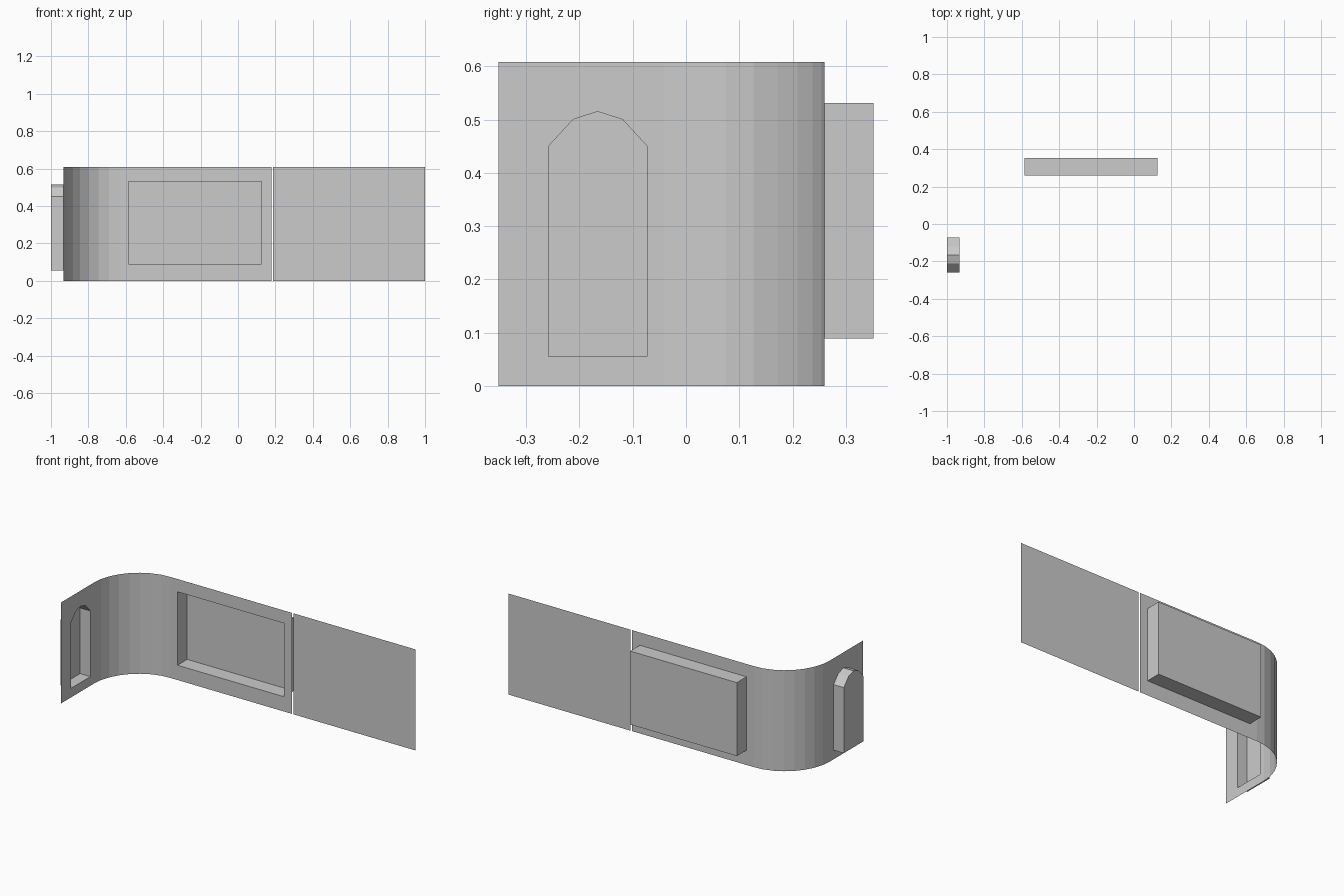
import bpy, bmesh, math
from mathutils import Vector

if "Cube" in bpy.data.objects:
    bpy.data.objects.remove(bpy.data.objects["Cube"])

H = 0.608            # wall height
LEFT, BACK = -0.932, 0.26   # wall planes
R, SEGS = 0.3, 8     # rounded corner
ROOM = Vector((0.1, -0.2, 0.3))


def finish(name, bm, inside):
    """Turn every face towards a point inside the space and make the object."""
    bm.normal_update()
    for f in bm.faces:
        if f.normal.dot(inside - f.calc_center_median()) < 0:
            f.normal_flip()
    mesh = bpy.data.meshes.new(name)
    bm.to_mesh(mesh)
    bm.free()
    ob = bpy.data.objects.new(name, mesh)
    bpy.context.collection.objects.link(ob)
    return ob


def on_back(u, z, depth=0):
    return Vector((u, BACK + depth, z))


def on_left(u, z, depth=0):
    return Vector((LEFT - depth, u, z))


def rect(u0, u1, z0, z1):
    return [(u0, z0), (u1, z0), (u1, z1), (u0, z1)]


def wall(name, place, outline, hole=None):
    """Flat sheet of wall, optionally with an opening."""
    bm = bmesh.new()
    for loop in filter(None, (outline, hole)):
        vs = [bm.verts.new(place(u, z)) for u, z in loop]
        for a, b in zip(vs, vs[1:] + vs[:1]):
            bm.edges.new((a, b))
    bmesh.ops.triangle_fill(bm, edges=bm.edges[:], use_beauty=True, normal=(0, 0, 0))
    bmesh.ops.dissolve_limit(bm, angle_limit=0.01, verts=[], edges=bm.edges[:])
    return finish(name, bm, ROOM)


def recess(name, place, loop, depth):
    """Open-fronted pocket behind an opening."""
    bm = bmesh.new()
    front = [bm.verts.new(place(u, z)) for u, z in loop]
    back = [bm.verts.new(place(u, z, depth)) for u, z in loop]
    n = len(loop)
    for i in range(n):
        j = (i + 1) % n
        bm.faces.new((front[i], front[j], back[j], back[i]))
    bm.faces.new(back)
    centre = sum((v.co for v in bm.verts), Vector()) / (2 * n)
    return finish(name, bm, centre)


# Openings: wide window bay and pointed-arch niche
bay = rect(-0.585, 0.125, 0.089, 0.531)
niche = [(-0.258, 0.055), (-0.073, 0.055), (-0.073, 0.45),
         (-0.119, 0.50), (-0.166, 0.515), (-0.212, 0.50), (-0.258, 0.45)]

# Flat walls
wall("left_wall", on_left, rect(-0.352, BACK - R, 0, H), niche)
wall("back_wall", on_back, rect(LEFT + R, 0.178, 0, H), bay)
wall("end_wall", on_back, rect(0.186, 1.0, 0, H))

# Recesses
recess("arched_niche", on_left, niche, 1.0 + LEFT)
recess("window_bay", on_back, bay, 0.092)

# Rounded corner joining the left and back walls
bm = bmesh.new()
cols = []
for i in range(SEGS + 1):
    a = math.pi - i * math.pi / 2 / SEGS
    x, y = LEFT + R + R * math.cos(a), BACK - R + R * math.sin(a)
    cols.append([bm.verts.new((x, y, z)) for z in (0, H)])
for p, q in zip(cols, cols[1:]):
    bm.faces.new((p[0], q[0], q[1], p[1]))
finish("rounded_corner", bm, ROOM)
